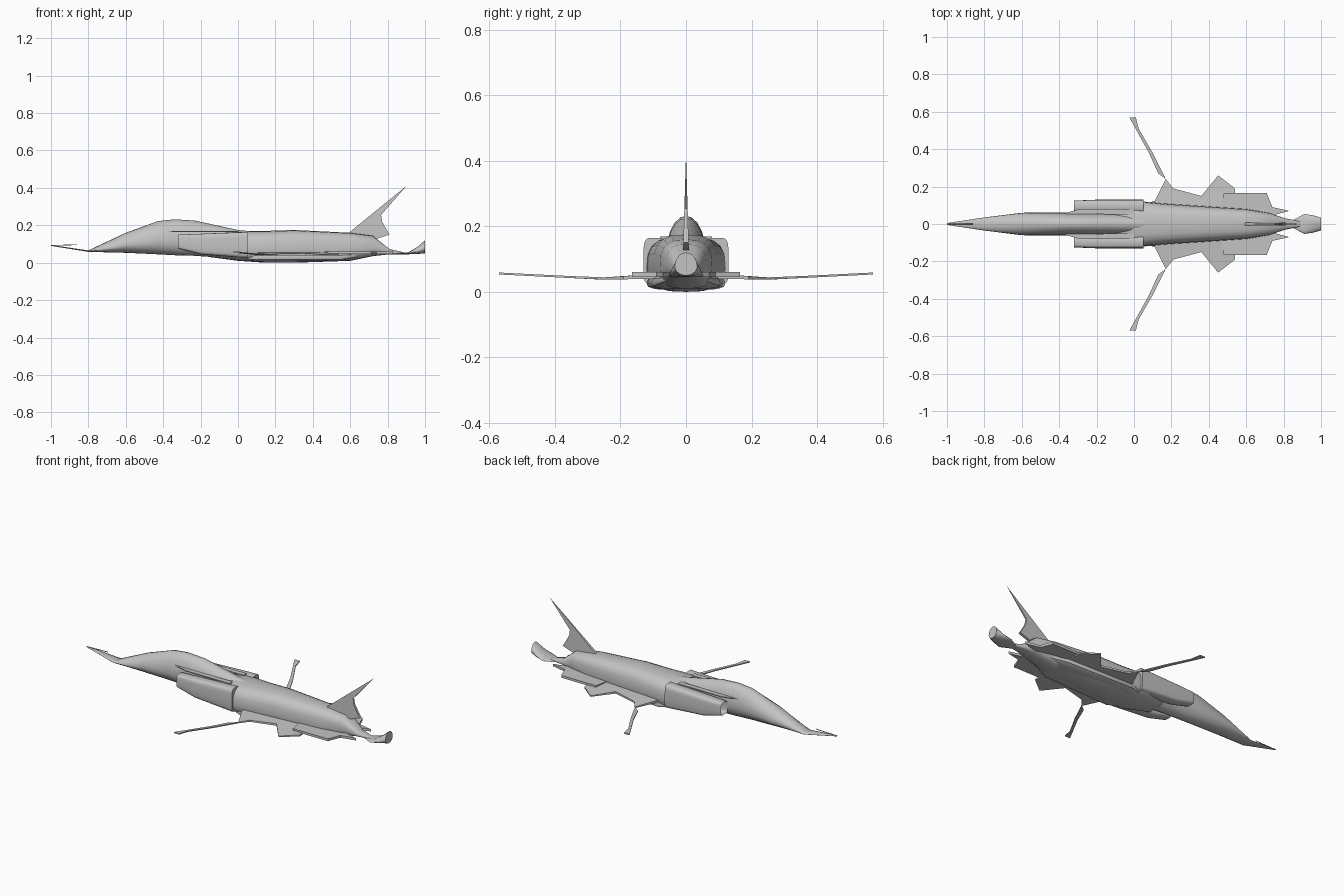
import bpy, bmesh, math

if "Cube" in bpy.data.objects:
    bpy.data.objects.remove(bpy.data.objects["Cube"])

grey = (.55, .55, .55, 1)
material = bpy.data.materials.new("airframe grey")
material.use_nodes = True
material.diffuse_color = grey
material.node_tree.nodes["Principled BSDF"].inputs["Base Color"].default_value = grey


def finish(bm, name, mirrored, sharp_angle):
    """Turn the mesh into a shaded object, mirrored across the centre line if asked."""
    bmesh.ops.recalc_face_normals(bm, faces=bm.faces)
    mesh = bpy.data.meshes.new(name)
    bm.to_mesh(mesh)
    bm.free()
    mesh.materials.append(material)
    part = bpy.data.objects.new(name, mesh)
    bpy.context.collection.objects.link(part)
    if mirrored:
        part.modifiers.new("mirror", 'MIRROR').use_axis = (False, True, False)
    bpy.ops.object.select_all(action='DESELECT')
    part.select_set(True)
    bpy.context.view_layer.objects.active = part
    bpy.ops.object.shade_smooth_by_angle(angle=math.radians(sharp_angle))


def bridge(bm, first, second):
    """Join two matching loops of vertices with quads."""
    for i in range(len(first)):
        bm.faces.new((first[i - 1], first[i], second[i], second[i - 1]))


def rounded(value, squareness):
    return math.copysign(abs(value) ** (2 / squareness), value)


def loft(name, stations, squareness=2, side=0, sides=20):
    """Body through stations of x, half width, bottom and top; side offsets and mirrors it."""
    bm = bmesh.new()
    rings = []
    for x, half_width, bottom, top in stations:
        widest = bottom + (top - bottom) * .4
        ring = []
        for i in range(sides):
            angle = math.tau * i / sides
            across = rounded(math.cos(angle), squareness)
            rise = rounded(math.sin(angle), squareness)
            reach = top - widest if rise > 0 else widest - bottom
            ring.append(bm.verts.new((x, side + half_width * across, widest + rise * reach)))
        rings.append(ring)
    for first, second in zip(rings, rings[1:]):
        bridge(bm, first, second)
    mouth = bm.faces.new(rings[0])
    bm.faces.new(rings[-1])
    if side:
        # Hollow the front of a side duct
        bmesh.ops.recalc_face_normals(bm, faces=bm.faces)
        bmesh.ops.inset_region(bm, faces=[mouth], thickness=.005)
        bmesh.ops.translate(bm, verts=mouth.verts, vec=(.05, 0, 0))
    finish(bm, name, side != 0, 40)


def sheet(name, outline, place, mirrored=True):
    """Thin panel; place(u, v, face) puts an outline point on face -1 or +1."""
    bm = bmesh.new()
    loops = [[bm.verts.new(place(u, v, face)) for u, v in outline] for face in (-1, 1)]
    caps = [bm.faces.new(loop) for loop in loops]
    bridge(bm, *loops)
    bmesh.ops.triangulate(bm, faces=caps)
    finish(bm, name, mirrored, 25)


def wing_surface(x, y, face):
    """Wing droops toward its fold, rises to the tip and gets thinner outward."""
    height = .04 + .05 * abs(y - .25)
    thickness = .003 + .03 * max(0, .25 - y)
    return x, y, height + face * thickness


def tail_surface(x, y, face):
    return x, y, .053 + face * .007


def plate_surface(x, y, face):
    return x, y, .166 + face * .003


def fin_surface(x, z, face):
    """Fin is thick at its base and sharp at its tip."""
    return x, face * .03 * (.42 - z), z


# Drooping nose, canopy hump and spine
loft("forward_fuselage", [
    (-1, .005, .09, .095),
    (-.8, .035, .058, .066),
    (-.6, .06, .053, .16),
    (-.43, .062, .045, .222),
    (-.34, .06, .04, .232),
    (-.23, .06, .037, .225),
    (0, .06, .02, .175),
    (.1, .06, .02, .165)])

# Centre and rear body, tapering to a point
loft("main_fuselage", [
    (-.15, .08, .03, .15),
    (0, .125, .01, .168),
    (.15, .11, 0, .17),
    (.3, .1, 0, .175),
    (.6, .08, .01, .16),
    (.72, .06, .035, .145),
    (.81, .03, .045, .073),
    (.91, .01, .045, .05)], squareness=3)

# Hollow air ducts beside the cockpit, with plates above them
loft("intake", [
    (-.32, .03, .075, .15),
    (-.2, .035, .045, .155),
    (.05, .035, .025, .165)], squareness=5, side=.095)
sheet("splitter_plate", [(-.38, .055), (-.29, .08), (0, .08), (0, .05)], plate_surface)

# Flat fairing under the wing
loft("belly_fairing", [
    (-.02, .07, .015, .05),
    (.1, .12, .005, .055),
    (.55, .105, .008, .055),
    (.65, .06, .03, .05)], squareness=3)

# Jagged wing root and narrow swept outer panel
sheet("wing_root", [(.1, .08), (.11, .12), (.17, .24), (.21, .19), (.36, .15),
                    (.45, .26), (.54, .19), (.54, .07)], wing_surface)
sheet("outer_wing", [(.17, .24), (.13, .27), (.08, .38), (-.025, .57),
                     (.01, .57), (.025, .51), (.1, .38)], wing_surface)

# Tailplane with trailing spike, and swept fin
sheet("tailplane", [(.46, .06), (.48, .165), (.71, .165), (.74, .09),
                    (.83, .07), (.72, .04)], tail_surface)
sheet("tail_fin", [(.58, .15), (.9, .41), (.765, .255), (.77, .22),
                   (.81, .15), (.72, .12)], fin_surface, mirrored=False)

# Upturned scoop at the tail
loft("tail_scoop", [
    (.82, .005, .045, .05),
    (.91, .053, .045, .055),
    (.96, .046, .047, .085),
    (1, .034, .05, .12)])

# Thin boom over the nose
loft("nose_boom", [(-1, .002, .09, .095), (-.86, .002, .094, .098)], sides=6)
